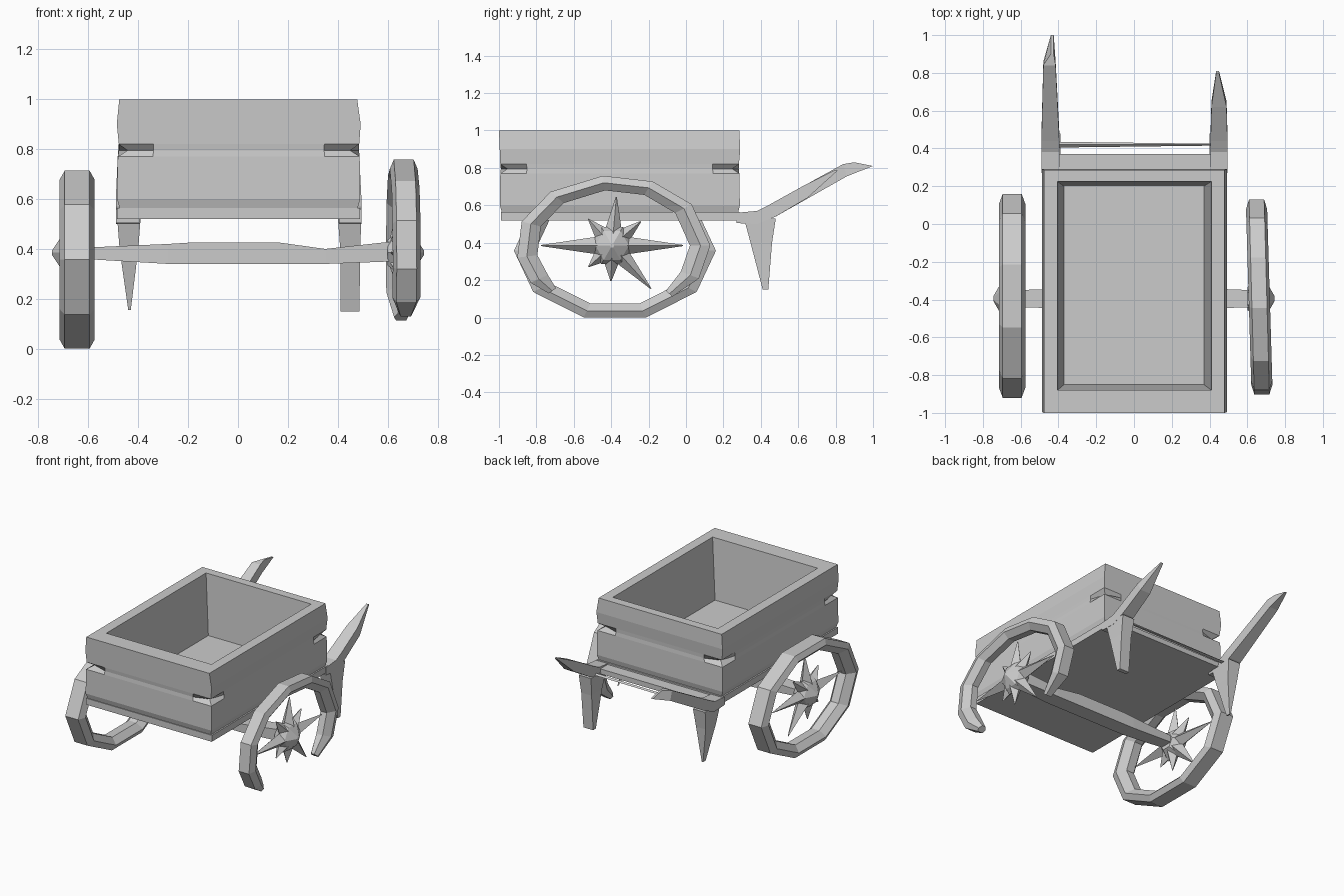
import bpy, bmesh, math
from mathutils import Vector

if "Cube" in bpy.data.objects:
    bpy.data.objects.remove(bpy.data.objects["Cube"])


def make(name, bm):
    bmesh.ops.recalc_face_normals(bm, faces=bm.faces)
    me = bpy.data.meshes.new(name)
    bm.to_mesh(me)
    bm.free()
    ob = bpy.data.objects.new(name, me)
    bpy.context.collection.objects.link(ob)
    return ob


def loft(name, rings, closed=False):
    """Skin a list of equal-sized point rings, capping the ends if open."""
    bm = bmesh.new()
    vs = [[bm.verts.new(p) for p in r] for r in rings]
    n, m = len(vs), len(vs[0])
    for i in range(n if closed else n - 1):
        a, b = vs[i], vs[(i + 1) % n]
        for j in range(m):
            k = (j + 1) % m
            bm.faces.new((a[j], a[k], b[k], b[j]))
    if not closed:
        bm.faces.new(vs[0])
        bm.faces.new(vs[-1])
    return make(name, bm)


def flat(x0, x1, y0, y1, z):
    """Horizontal rectangle ring."""
    return [(x0, y0, z), (x1, y0, z), (x1, y1, z), (x0, y1, z)]


def plank(x0, x1, y0, y1, z, pinch=0, gap=.14):
    """Rectangle ring with extra points near the corners, which can be notched inwards."""
    q = pinch
    return [(x0 + q, y0 + q, z), (x0 + gap, y0, z), (x1 - gap, y0, z),
            (x1 - q, y0 + q, z), (x1, y0 + gap, z), (x1, y1 - gap, z),
            (x1 - q, y1 - q, z), (x1 - gap, y1, z), (x0 + gap, y1, z),
            (x0 + q, y1 - q, z), (x0, y1 - gap, z), (x0, y0 + gap, z)]


def upright(x0, x1, bottom, top):
    """Ring across x between a bottom and a top (y, z) point."""
    return [(x0, *bottom), (x1, *bottom), (x1, *top), (x0, *top)]


def block(name, x0, x1, y0, y1, z0, z1):
    return loft(name, [flat(x0, x1, y0, y1, z0), flat(x0, x1, y0, y1, z1)])


def wheel_rim(name, cx, cy, cz, ry, rz, angles, closed):
    """Oval low-poly rim; open arcs taper at their ends."""
    section = [(1, -.05), (1, .05), (.9, .07), (.79, .03), (.79, -.03), (.9, -.07)]
    rings = []
    for i, a in enumerate(angles):
        end = not closed and i in (0, len(angles) - 1)
        f = .4 if end else 1 if closed else .8
        tilt = 0 if closed else -.014 * math.cos(math.radians(a))
        g = min(1, f * 1.25)
        rings.append([(cx + tilt + w * f,
                       cy + ry * (.9 + (r - .9) * g) * math.cos(math.radians(a)),
                       cz + rz * (.9 + (r - .9) * g) * math.sin(math.radians(a)))
                      for r, w in section])
    return loft(name, rings, closed)


# Box: plank sides notched at the corners, rim and hollow inside
loft("cart_box", [
    plank(-.475, .48, -.985, .28, .565),
    plank(-.485, .49, -.995, .288, .60),
    plank(-.482, .488, -.993, .285, .77),
    plank(-.478, .485, -.99, .282, .795, pinch=.035),
    plank(-.478, .486, -.993, .283, .82),
    plank(-.486, .492, -.996, .29, .90),
    plank(-.476, .478, -1, .285, 1),
    plank(-.405, .41, -.88, .225, 1),
    plank(-.37, .37, -.85, .2, .58)])

# Bed under the box and the rear frame
block("bed", -.485, .49, -.99, .29, .52, .565)
block("rear_crossbar", -.41, .41, .29, .37, .52, .555)
loft("rear_rod", [[(x, .44 - t, .53), (x, .42, .53 + t), (x, .40 + t, .53)]
                  for x, t in ((-.40, .005), (.42, .015))])

# Side beams sweeping up into the handles
beam = [((.27, .505), (.27, .56)), ((.38, .50), (.38, .57)), ((.48, .54), (.44, .60))]
left_tip = [((.86, .755), (.84, .82)), ((1.0, .81), (.90, .83))]
right_tip = [((.65, .64), (.62, .70)), ((.81, .785), (.80, .79))]
loft("left_handle",
     [upright(-.49, -.395, *p) for p in beam] +
     [upright(-.48, -.415, *left_tip[0]), upright(-.44, -.425, *left_tip[1])])
loft("right_handle",
     [upright(.405, .495, *p) for p in beam] +
     [upright(.41, .49, *right_tip[0]), upright(.435, .45, *right_tip[1])])

# Legs
loft("left_leg", [flat(-.485, -.39, .31, .48, .53), flat(-.475, -.40, .345, .46, .40),
                  flat(-.44, -.43, .41, .44, .155)])
loft("right_leg", [flat(.40, .495, .31, .48, .53), flat(.41, .49, .345, .46, .40),
                   flat(.412, .487, .41, .44, .15)])

# Axle, thicker in the middle
axle = [(-.62, .36, .405, .045), (-.28, .34, .42, .055), (-.2, .34, .425, .055),
        (.17, .34, .425, .055), (.35, .34, .40, .055), (.62, .35, .43, .045)]
loft("axle", [[(x, -.395 - h, z0), (x, -.395 + h, z0), (x, -.395 + h, z1), (x, -.395 - h, z1)]
              for x, z0, z1, h in axle])

# Wheels: complete on the left, broken open at the bottom on the right
wheel_rim("left_wheel_rim", -.645, -.38, .357, .54, .375, range(0, 360, 36), True)
wheel_rim("right_wheel_rim", .663, -.39, .385, .52, .375,
          [-50, -28, 0, 36, 66, 96, 130, 160, 190, 212, 226], False)

# Hubs with broken, spiky spokes (angle, length)
spokes = [(0, .38), (40, .20), (85, .26), (132, .19), (180, .38),
          (222, .17), (268, .19), (312, .31)]
for side, s in (("left", -1), ("right", 1)):
    cy, cz = -.395, .385
    hub = [(.60, .06), (.665, .115), (.70, .09), (.745, .012)]
    loft(side + "_hub", [[(s * x, cy + r * math.cos(k * math.pi / 3),
                           cz + r * math.sin(k * math.pi / 3)) for k in range(6)]
                         for x, r in hub])
    for i, (deg, length) in enumerate(spokes):
        a = math.radians(deg)
        out = Vector((0, math.cos(a), math.sin(a)))
        across = Vector((0, -math.sin(a), math.cos(a)))
        depth = Vector((1, 0, 0))
        c = Vector((s * .66, cy, cz))
        rings = []
        for d, w in ((.06, .05), (length, .003)):
            p = c + out * d
            rings.append([p + across * w, p + depth * w, p - across * w, p - depth * w])
        loft(f"{side}_spoke_{i + 1}", rings)
